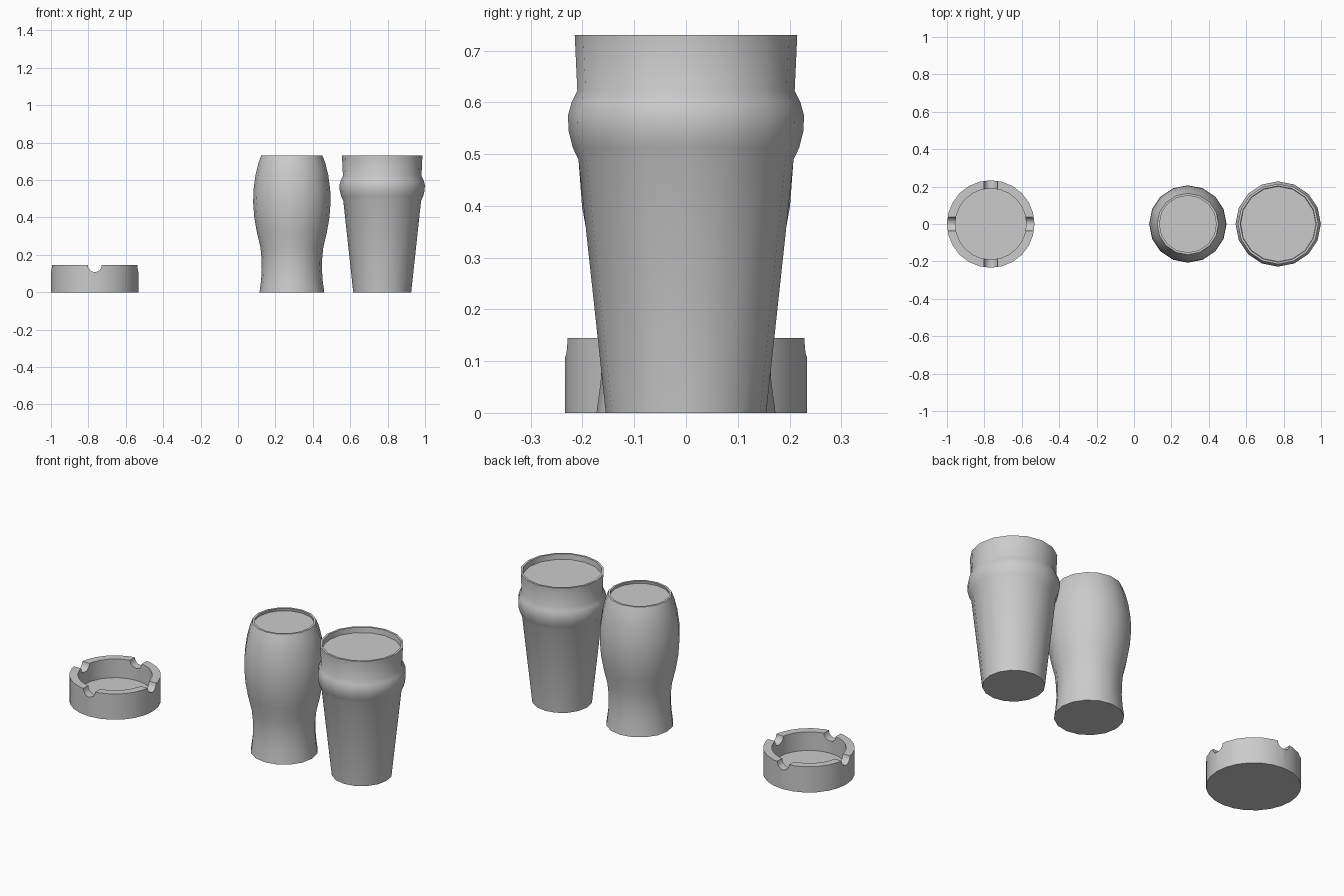
import bpy, bmesh, math
from mathutils import Vector

cube = bpy.data.objects.get("Cube")
if cube:
    bpy.data.objects.remove(cube, do_unlink=True)

# One plain grey for everything
grey = bpy.data.materials.new("plain_grey")
grey.use_nodes = True
colour = (0.6, 0.6, 0.6, 1)
grey.diffuse_color = colour
grey.node_tree.nodes["Principled BSDF"].inputs["Base Color"].default_value = colour


def smooth(obj):
    bpy.ops.object.select_all(action="DESELECT")
    obj.select_set(True)
    bpy.context.view_layer.objects.active = obj
    bpy.ops.object.shade_smooth_by_angle(angle=math.radians(32))


def lathe(name, x, profile, sides):
    """Turn a (radius, height) profile into a closed solid, flat at both ends."""
    bm = bmesh.new()
    rings = []
    for r, z in profile:
        rings.append([bm.verts.new((r * math.cos(a), r * math.sin(a), z))
                      for a in (math.tau * i / sides for i in range(sides))])
    for low, high in zip(rings, rings[1:]):
        for i in range(sides):
            j = (i + 1) % sides
            bm.faces.new((low[i], low[j], high[j], high[i]))
    bm.faces.new(rings[0][::-1])
    bm.faces.new(rings[-1])
    bmesh.ops.recalc_face_normals(bm, faces=bm.faces)
    mesh = bpy.data.meshes.new(name)
    bm.to_mesh(mesh)
    bm.free()
    mesh.materials.append(grey)
    obj = bpy.data.objects.new(name, mesh)
    obj.location.x = x
    bpy.context.collection.objects.link(obj)
    return obj


# Curved glass, filled almost to the rim
curved = [(0.173, 0), (0.165, 0.06), (0.161, 0.12), (0.162, 0.18), (0.168, 0.24),
          (0.187, 0.32), (0.201, 0.4), (0.207, 0.48), (0.205, 0.55), (0.194, 0.63),
          (0.179, 0.69), (0.164, 0.73), (0.152, 0.73), (0.155, 0.715)]
smooth(lathe("curved_glass", 0.288, curved, 16))

# Tapered glass with a bulge below the rim
tapered = [(0.155, 0), (0.208, 0.49), (0.219, 0.513), (0.227, 0.545), (0.228, 0.575),
           (0.221, 0.6), (0.21, 0.622), (0.215, 0.73), (0.203, 0.73), (0.201, 0.70)]
smooth(lathe("tapered_glass", 0.771, tapered, 16))

# Ashtray bowl with four round rests cut through the rim
ashtray = lathe("ashtray", -0.766,
                [(0.234, 0), (0.234, 0.145), (0.19, 0.145), (0.19, 0.04)], 24)
for turn in (0, math.pi / 2):
    bpy.ops.mesh.primitive_cylinder_add(vertices=16, radius=0.037, depth=0.6,
                                        location=(-0.766, 0, 0.145),
                                        rotation=(math.pi / 2, 0, turn))
    cutter = bpy.context.object
    cutter.name = "rest_cutter"
    cutter.hide_render = True
    cutter.data.materials.append(grey)
    bpy.ops.object.select_all(action="DESELECT")
    ashtray.select_set(True)
    bpy.context.view_layer.objects.active = ashtray
    cut = ashtray.modifiers.new("rest", "BOOLEAN")
    cut.operation = "DIFFERENCE"
    cut.object = cutter
    bpy.ops.object.modifier_apply(modifier=cut.name)
    bpy.data.objects.remove(cutter, do_unlink=True)
smooth(ashtray)
